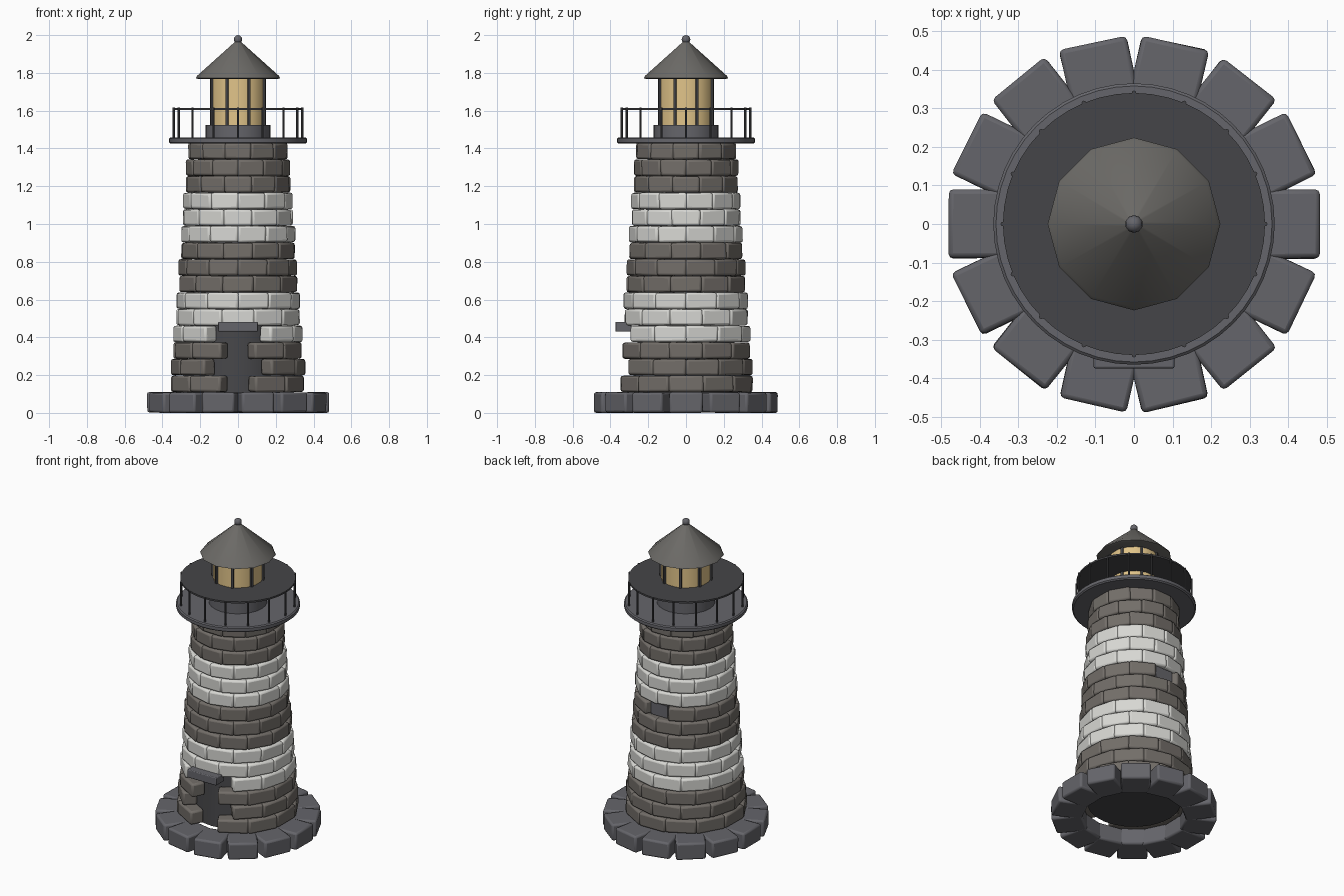
import bpy, bmesh, random
from math import cos, sin, pi, tau, radians
from mathutils import Matrix, Vector

if "Cube" in bpy.data.objects:
    bpy.data.objects.remove(bpy.data.objects["Cube"])

random.seed(4)


def mat(name, c):
    m = bpy.data.materials.new(name)
    m.diffuse_color = (*c, 1)
    m.use_nodes = True
    m.node_tree.nodes["Principled BSDF"].inputs["Base Color"].default_value = m.diffuse_color
    return m


WARM = mat("warm_stone", (0.17, 0.155, 0.14))
PALE = mat("white_stone", (0.68, 0.68, 0.65))
SLATE = mat("slate", (0.13, 0.13, 0.145))
DARK = mat("dark_grey", (0.06, 0.06, 0.065))
ROOF = mat("roof_grey", (0.15, 0.145, 0.135))
GLASS = mat("lamp_glass", (0.75, 0.55, 0.25))


def finish(name, bm, material, angle=35):
    me = bpy.data.meshes.new(name)
    bmesh.ops.recalc_face_normals(bm, faces=bm.faces)
    bm.to_mesh(me)
    bm.free()
    ob = bpy.data.objects.new(name, me)
    bpy.context.collection.objects.link(ob)
    me.materials.append(material)
    bpy.context.view_layer.objects.active = ob
    ob.select_set(True)
    bpy.ops.object.shade_smooth_by_angle(angle=radians(angle))
    ob.select_set(False)
    return ob


def bevel(ob, width):
    b = ob.modifiers.new("bevel", 'BEVEL')
    b.width, b.segments = width, 2
    return ob


def add_box(bm, size, loc, angle=0):
    # loc is (radius, 0, z) before turning about z
    m = Matrix.Rotation(angle, 4, 'Z') @ Matrix.Translation(loc) @ Matrix.Diagonal((*size, 1))
    return bmesh.ops.create_cube(bm, size=1, matrix=m)['verts']


def lathe(name, profile, sides, material, turn=0):
    bm = bmesh.new()
    rings = []
    for r, z in profile:
        rings.append([bm.verts.new((r * cos(tau * i / sides + turn), r * sin(tau * i / sides + turn), z))
                      for i in range(sides)])
    for a, b in zip(rings, rings[1:]):
        for i in range(sides):
            j = (i + 1) % sides
            bm.faces.new((a[i], a[j], b[j], b[i]))
    bm.faces.new(rings[0][::-1])
    bm.faces.new(rings[-1])
    return finish(name, bm, material)


def jitter(verts, amount):
    for v in verts:
        v.co += Vector([random.uniform(-amount, amount) for _ in range(3)])


# foundation ring of stones
bm = bmesh.new()
for k in range(14):
    jitter(add_box(bm, (0.185, 0.178, 0.108), (0.389, 0, 0.055), tau * k / 14), 0.002)
bevel(finish("foundation_stones", bm, SLATE), 0.012)

# tower courses, banded, with door and window openings
ROWS, N, H = 15, 12, 0.088
for band in range(5):
    bm = bmesh.new()
    for row in range(band * 3, band * 3 + 3):
        r = 0.351 - 0.0063 * row
        z = 0.11 + H * (row + 0.5)
        for k in range(N):
            a = -pi / 2 + tau * (k + 0.5 * (row % 2)) / N
            off = abs((a + pi / 2 + pi) % tau - pi)
            if row < 4 and off < 0.3:
                continue
            if row == 8 and abs(off - pi) < 0.1:
                continue
            d = 0.085
            rr = r + random.uniform(-0.003, 0.003)
            jitter(add_box(bm, (d, 0.53 * r, H - 0.002), (rr - d / 2, 0, z), a), 0.002)
    bevel(finish("stone_band_%d" % band, bm, PALE if band % 2 else WARM), 0.012)

# inner core, door lintel and window block
lathe("tower_core", [(0.275, 0.105), (0.19, 1.43)], 24, DARK)
bm = bmesh.new()
add_box(bm, (0.21, 0.085, 0.052), (0, -0.332, 0.456))
bevel(finish("door_lintel", bm, SLATE), 0.005)
bm = bmesh.new()
add_box(bm, (0.12, 0.08, 0.08), (0, 0.235, 0.858))
finish("window_block", bm, SLATE)

# gallery floor, posts and rail plate
lathe("gallery_floor", [(0.357, 1.425), (0.365, 1.432), (0.365, 1.452), (0.358, 1.458)], 48, SLATE)
bm = bmesh.new()
for k in range(16):
    a = tau * k / 16
    bmesh.ops.create_cone(bm, cap_ends=True, segments=8, radius1=0.006, radius2=0.006, depth=0.165,
                          matrix=Matrix.Translation((0.34 * cos(a), 0.34 * sin(a), 1.533)))
finish("railing_posts", bm, DARK)
lathe("gallery_rail", [(0.34, 1.604), (0.34, 1.615)], 48, DARK)

# lantern room
lathe("lantern_base", [(0.172, 1.455), (0.172, 1.525)], 24, SLATE)
lathe("lantern_glass", [(0.148, 1.52), (0.148, 1.775)], 16, GLASS, pi / 16)
bm = bmesh.new()
for k in range(8):
    add_box(bm, (0.014, 0.014, 0.255), (0.15, 0, 1.648), tau * (k + 0.5) / 8)
finish("lantern_mullions", bm, DARK)

# roof and finial
lathe("roof", [(0.21, 1.768), (0.224, 1.772), (0.216, 1.785), (0.012, 1.968)], 12, ROOF)
bm = bmesh.new()
bmesh.ops.create_uvsphere(bm, u_segments=10, v_segments=8, radius=0.023,
                          matrix=Matrix.Translation((0, 0, 1.977)))
finish("finial", bm, SLATE, 60)
